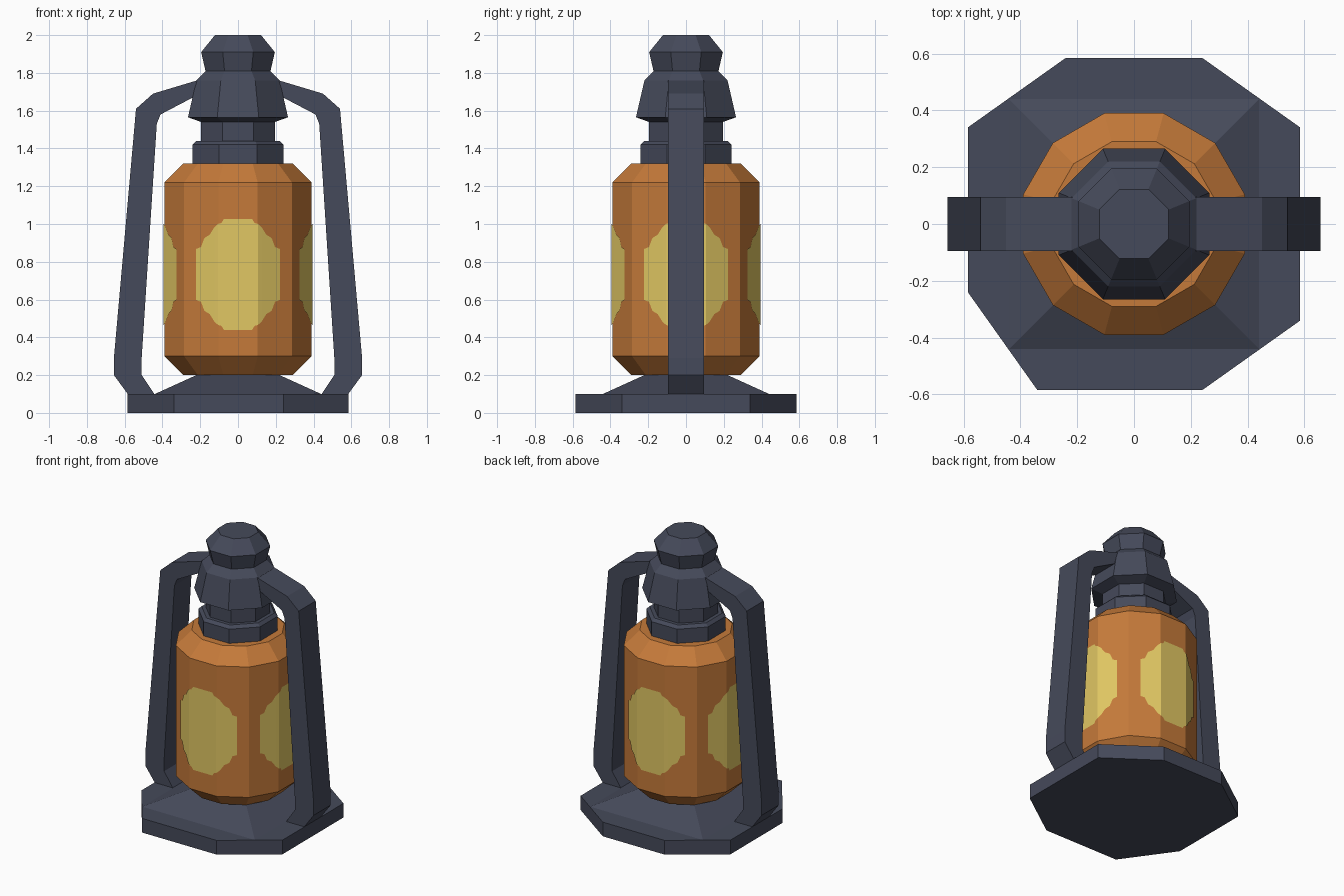
import bpy, bmesh, math
from mathutils import Matrix

if "Cube" in bpy.data.objects:
    bpy.data.objects.remove(bpy.data.objects["Cube"])


def material(name, rgb):
    m = bpy.data.materials.new(name)
    m.diffuse_color = (*rgb, 1)
    m.use_nodes = True
    m.node_tree.nodes["Principled BSDF"].inputs["Base Color"].default_value = m.diffuse_color
    return m


METAL = material("dark blue metal", (0.060, 0.068, 0.103))
AMBER = material("amber glass", (0.56, 0.195, 0.042))
GLOW = material("yellow glow", (0.75, 0.57, 0.125))


def finish(name, bm, mat, fix=True):
    if fix:
        bmesh.ops.recalc_face_normals(bm, faces=bm.faces[:])
    me = bpy.data.meshes.new(name)
    bm.to_mesh(me)
    bm.free()
    me.materials.append(mat)
    ob = bpy.data.objects.new(name, me)
    bpy.context.collection.objects.link(ob)
    return ob


def loft(name, rings, mat):
    """Join rings of points with quads and cap both ends."""
    bm = bmesh.new()
    vs = [[bm.verts.new(p) for p in r] for r in rings]
    n = len(vs[0])
    for a, b in zip(vs, vs[1:]):
        for i in range(n):
            j = (i + 1) % n
            bm.faces.new((a[i], a[j], b[j], b[i]))
    bm.faces.new(vs[0][::-1])
    bm.faces.new(vs[-1])
    return finish(name, bm, mat)


def lathe(name, profile, sides, mat):
    """Profile of (flat-to-centre distance, z), flats facing the axes."""
    k = 1 / math.cos(math.pi / sides)
    ang = [2 * math.pi * (i + 0.5) / sides for i in range(sides)]
    return loft(name, [[(r * k * math.cos(a), r * k * math.sin(a), z) for a in ang]
                       for r, z in profile], mat)


# Base slab with uneven clipped corners
outline = [(-.24, .585), (.24, .585), (.585, .34), (.585, -.34),
           (.24, -.585), (-.34, -.585), (-.585, -.24), (-.585, .34)]
loft("base_slab", [[(x, y, z) for x, y in outline] for z in (0, .1)], METAL)

# Sloping square plinth
lathe("base_plinth", [(.44, .095), (.44, .1), (.22, .2)], 4, METAL)

# Glass body
lathe("glass_body", [(.29, .2), (.39, .3), (.39, 1.22), (.29, 1.32)], 12, AMBER)

# Chimney: collar, neck, hood and knob
lathe("chimney", [(.24, 1.32), (.24, 1.42), (.22, 1.44), (.195, 1.44), (.195, 1.54),
                  (.265, 1.565), (.22, 1.76), (.172, 1.81), (.195, 1.91), (.122, 2.0)],
      8, METAL)

# Side handles: outer and inner path points, mirrored
path = [((.58, .095), (.44, .095)), ((.657, .2), (.51, .2)), ((.657, .29), (.51, .29)),
        ((.54, 1.61), (.43, 1.53)), ((.45, 1.69), (.41, 1.58)), ((.2, 1.765), (.2, 1.69))]
for side, s in (("left", -1), ("right", 1)):
    loft(side + "_handle",
         [[(s * o[0], -.095, o[1]), (s * o[0], .095, o[1]),
           (s * i[0], .095, i[1]), (s * i[0], -.095, i[1])] for o, i in path], METAL)

# Glow patches: thin plates wrapped over three glass facets, on four sides
half = [(0, .293), (.075, .293), (.088, .272), (.105, .268), (.125, .25), (.15, .21),
        (.178, .193), (.196, .145), (.222, .135)]
columns = [(-x, h) for x, h in half[:0:-1]] + half
for i, side in enumerate(("front", "right", "back", "left")):
    bm = bmesh.new()
    pairs = []
    for x, h in columns:
        y = -.394 + max(0, abs(x) - .1056) * math.tan(math.radians(30))
        pairs.append([bm.verts.new((x, y, .733 + d * h)) for d in (-1, 1)])
    for a, b in zip(pairs, pairs[1:]):
        bm.faces.new((a[0], b[0], b[1], a[1]))
    bm.transform(Matrix.Rotation(i * math.pi / 2, 4, 'Z'))
    finish(side + "_glow_patch", bm, GLOW, fix=False)
